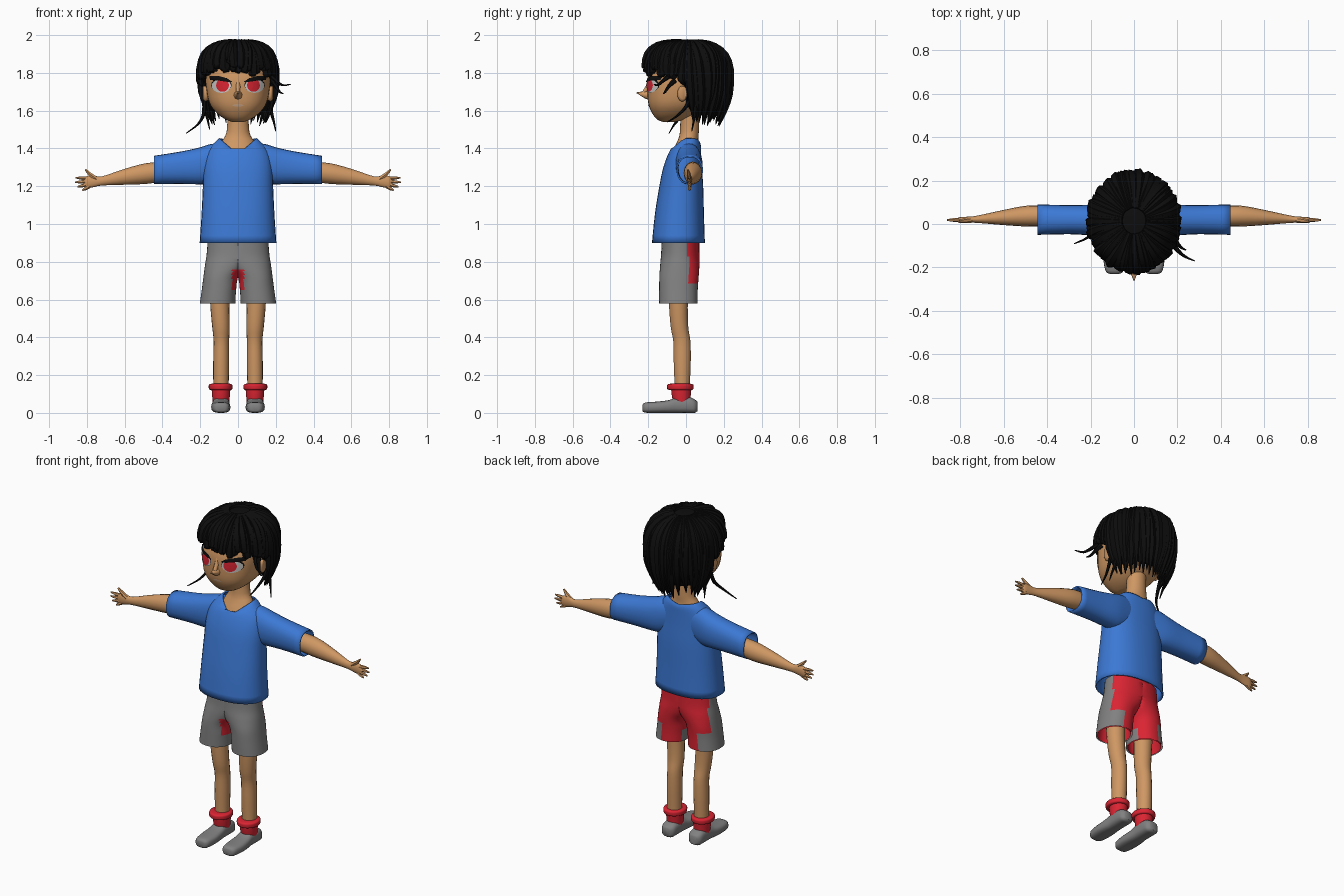
import bpy, bmesh, math, random
from mathutils import Vector
from mathutils.bvhtree import BVHTree

random.seed(4)
if "Cube" in bpy.data.objects:
    bpy.data.objects.remove(bpy.data.objects["Cube"])


def material(name, r, g, b):
    m = bpy.data.materials.new(name)
    m.use_nodes = True
    m.diffuse_color = (r, g, b, 1)
    bsdf = next(n for n in m.node_tree.nodes if n.type == 'BSDF_PRINCIPLED')
    bsdf.inputs["Base Color"].default_value = (r, g, b, 1)
    bsdf.inputs["Roughness"].default_value = 0.9
    return m


skin = material("skin", .62, .31, .125)
blue = material("shirt_blue", .045, .19, .66)
grey = material("cloth_grey", .22, .22, .22)
red = material("bright_red", .7, .018, .032)
black = material("hair_black", .004, .004, .004)
white = material("eye_white", .6, .6, .58)
lips = material("pale_lips", .65, .42, .28)


def finish(name, bm, mat, mirror=False):
    """Turn a bmesh into a named object with one material."""
    bmesh.ops.recalc_face_normals(bm, faces=bm.faces)
    mesh = bpy.data.meshes.new(name)
    bm.to_mesh(mesh)
    bm.free()
    mesh.materials.append(mat)
    obj = bpy.data.objects.new(name, mesh)
    bpy.context.collection.objects.link(obj)
    if mirror:
        obj.modifiers.new("mirror", 'MIRROR')
    return obj


def skin_rings(bm, rings, caps=True):
    """Bridge equal-length closed rings of points."""
    rows = [[bm.verts.new(p) for p in ring] for ring in rings]
    n = len(rows[0])
    for a, b in zip(rows, rows[1:]):
        for i in range(n):
            j = (i + 1) % n
            bm.faces.new((a[i], a[j], b[j], b[i]))
    if caps:
        bm.faces.new(rows[0])
        bm.faces.new(rows[-1])


def smooth_rows(rows, sub):
    """Catmull-Rom interpolation between rows of numbers."""
    out = []
    for i in range(len(rows) - 1):
        quad = [rows[max(i - 1, 0)], rows[i], rows[i + 1], rows[min(i + 2, len(rows) - 1)]]
        for s in range(sub):
            t = s / sub
            out.append([b + .5 * t * (c - a + t * (2*a - 5*b + 4*c - d + t * (3*(b - c) + d - a)))
                        for a, b, c, d in zip(*quad)])
    return out + [list(rows[-1])]


def loft(name, rows, mat, axis='z', n=24, power=2, caps=True, mirror=False, sub=3, shape=None):
    """Rows hold: place on axis, two centre values, two radii."""
    place = {'z': lambda w, u, v: (u, v, w),
             'x': lambda w, u, v: (w, u, v),
             'y': lambda w, u, v: (u, w, v)}[axis]
    rings = []
    for w, cu, cv, ru, rv in smooth_rows(rows, sub):
        ring = []
        for i in range(n):
            a = math.tau * i / n
            c, s = math.cos(a), math.sin(a)
            u = cu + ru * math.copysign(abs(c) ** (2 / power), c)
            v = cv + rv * math.copysign(abs(s) ** (2 / power), s)
            p = Vector(place(w, u, v))
            ring.append(shape(p) if shape else p)
        rings.append(ring)
    bm = bmesh.new()
    skin_rings(bm, rings, caps)
    return finish(name, bm, mat, mirror)


def add_tube(bm, points, radii, n=6):
    """Tapered tube along a path, with a frame carried along it."""
    pts = [Vector(p) for p in points]
    rings, side = [], Vector((.3, .9, .2))
    for i, p in enumerate(pts):
        d = (pts[min(i + 1, len(pts) - 1)] - pts[max(i - 1, 0)]).normalized()
        side = (side - d * side.dot(d)).normalized()
        up = d.cross(side)
        rings.append([p + radii[i] * (side * math.cos(math.tau * k / n) + up * math.sin(math.tau * k / n))
                      for k in range(n)])
    skin_rings(bm, rings)


# head and neck
head = loft("head", [(1.54, 0, -.09, .03, .03), (1.552, 0, -.08, .062, .07), (1.58, 0, -.065, .105, .11),
                     (1.63, 0, -.045, .147, .153), (1.70, 0, -.025, .166, .18), (1.78, 0, -.012, .17, .19),
                     (1.86, 0, 0, .155, .172), (1.92, 0, .01, .11, .125), (1.95, 0, .01, .03, .03)],
            skin, n=32, power=2.4)
loft("neck", [(1.33, 0, 0, .115, .07), (1.38, 0, 0, .11, .072), (1.44, 0, .01, .084, .055),
              (1.49, 0, .018, .06, .05), (1.62, 0, .02, .055, .05)], skin)
loft("ear", [(.15, -.02, 1.69, .015, .03), (.172, -.02, 1.69, .026, .042), (.185, -.015, 1.695, .02, .034)],
     skin, axis='x', n=14, mirror=True)
bm = bmesh.new()
add_tube(bm, [(0, -.18, 1.68), (0, -.21, 1.684), (0, -.262, 1.695)], [.026, .022, .002], 8)
add_tube(bm, [(0, -.195, 1.77), (0, -.2, 1.73), (0, -.222, 1.695)], [.008, .013, .012], 8)
finish("nose", bm, skin)

# face details, laid onto the head surface
tree = BVHTree.FromPolygons([v.co for v in head.data.vertices], [p.vertices[:] for p in head.data.polygons])


def decal(name, outline, mat, lift, mirror=True):
    cx = sum(p[0] for p in outline) / len(outline)
    cz = sum(p[1] for p in outline) / len(outline)
    rings = []
    for f in (.02, .35, .7, 1):
        ring = []
        for x, z in outline:
            x, z = cx + (x - cx) * f, cz + (z - cz) * f
            hit = tree.ray_cast(Vector((x, -1, z)), Vector((0, 1, 0)))[0]
            ring.append((x, (hit.y if hit else -.1) - lift, z))
        rings.append(ring)
    bm = bmesh.new()
    skin_rings(bm, rings, caps=False)
    finish(name, bm, mat, mirror)


def ellipse(cx, cz, rx, rz, n=20):
    return [(cx + rx * math.cos(math.tau * i / n), cz + rz * math.sin(math.tau * i / n)) for i in range(n)]


decal("eye_outline", ellipse(.088, 1.735, .054, .04), black, .003)
decal("eye_white", ellipse(.088, 1.731, .051, .037), white, .005)
decal("iris", ellipse(.082, 1.734, .034, .034), red, .007)
decal("brow", [(.03, 1.752), (.06, 1.753), (.10, 1.759), (.148, 1.762), (.152, 1.785), (.10, 1.783), (.06, 1.772)],
      black, .009)
decal("mouth", ellipse(0, 1.628, .03, .006), lips, .004, False)


# hair: a cap and tapering locks that fall from the crown
def hair_end(a):
    d = abs(math.degrees(a))
    if d < 50:
        return 1.80
    return 1.80 - (d - 50) * .0018 if d < 93 else 1.54


def hair_point(a, t, end, k=1):
    eq = max(1.78, end + .02)
    if t < .55:
        phi = t / .55 * math.pi / 2
        r, z = math.sin(phi) ** .8, eq + (1.968 - eq) * max(math.cos(phi), 0) ** .8
    else:
        s = (t - .55) / .45
        r, z = 1 - (eq - end) * s * s, eq + (end - eq) * s
    depth = .222 if math.cos(a) > 0 else .215
    return Vector((.197 * k * r * math.sin(a), .015 - depth * k * r * math.cos(a), z))


bm = bmesh.new()
angles = [math.tau * (i + .5) / 60 - math.pi for i in range(60)]
skin_rings(bm, [[hair_point(a, t / 12, hair_end(a) + .06, .95) for a in angles] for t in range(13)])
finish("hair_cap", bm, black)

bm = bmesh.new()
for layer, count in enumerate((38, 30)):
    for i in range(count):
        a = math.tau * (i + .5 * layer) / count - math.pi
        end = hair_end(a) + random.uniform(-.025, .03) + .02 * layer
        k = random.uniform(.98, 1.03) - .03 * layer
        path = [hair_point(a + .08 * math.sin(3 * t / 14 + i), t / 14, end, k) for t in range(1, 15)]
        width = [.026 * min(1, .4 + t / 8) * min(1, (14.3 - t) / 4) for t in range(1, 15)]
        add_tube(bm, path, width)
finish("hair_locks", bm, black)

bm = bmesh.new()
for path in ([(-.18, .03, 1.68), (-.18, -.01, 1.59), (-.21, -.06, 1.53), (-.275, -.09, 1.48)],
             [(.18, .03, 1.68), (.175, 0, 1.62), (.16, -.05, 1.57), (.15, -.1, 1.54)],
             [(.17, -.08, 1.79), (.2, -.12, 1.76), (.235, -.15, 1.735), (.28, -.17, 1.74)],
             [(.18, -.06, 1.76), (.2, -.09, 1.73), (.22, -.11, 1.70), (.24, -.12, 1.69)],
             [(.17, .05, 1.68), (.175, .05, 1.6), (.19, .04, 1.54), (.2, .03, 1.49)],
             [(-.17, .06, 1.68), (-.17, .06, 1.6), (-.16, .05, 1.55), (-.15, .04, 1.5)]):
    add_tube(bm, smooth_rows(path, 3), [.014 - .0013 * i for i in range(10)])
finish("loose_strands", bm, black)

# shirt
def neckline(p):
    if p.z > 1.4:
        drop = max(0, 1 - abs(p.x) / .1) * (p.z - 1.4) / .055
        p.z -= drop * (.085 if p.y < 0 else .02)
        p.y -= drop * (.035 if p.y < 0 else 0)
    return p


body = loft("shirt_body", [(.9, 0, -.04, .203, .14), (1.05, 0, -.035, .193, .13), (1.2, 0, -.025, .186, .116),
                           (1.3, 0, -.018, .182, .102), (1.38, 0, -.005, .165, .085), (1.43, 0, .01, .125, .068),
                           (1.455, 0, .015, .098, .056)], blue, n=32, power=2.3, caps=False, shape=neckline)
sleeve = loft("sleeve", [(.06, .015, 1.335, .055, .095), (.14, .015, 1.318, .068, .106), (.2, .018, 1.308, .07, .098),
                         (.3, .02, 1.298, .067, .086), (.445, .02, 1.286, .07, .075)],
              blue, axis='x', power=2.3, caps=False, mirror=True)
for cloth in (body, sleeve):
    mod = cloth.modifiers.new("thickness", 'SOLIDIFY')
    mod.thickness = .008

# arms and hands
loft("arm", [(.36, .035, 1.28, .045, .05), (.48, .037, 1.268, .049, .055), (.6, .03, 1.25, .035, .042),
             (.72, .022, 1.228, .017, .024), (.76, .02, 1.226, .014, .03), (.8, .02, 1.222, .012, .032),
             (.816, .02, 1.22, .006, .02)], skin, axis='x', n=16, mirror=True)
bm = bmesh.new()
add_tube(bm, [(.75, .018, 1.238), (.785, .015, 1.264), (.808, .01, 1.288)], [.013, .011, .005])
for x, z in ((.86, 1.245), (.862, 1.221), (.85, 1.197), (.825, 1.178)):
    root = Vector((.785, .02, 1.222 + (z - 1.215) * .6))
    tip = Vector((x, .018, z))
    add_tube(bm, [root, root.lerp(tip, .6), tip], [.01, .009, .004])
finish("fingers", bm, skin, mirror=True)

# shorts: each leg meets the other at the centre plane
def keep_side(p):
    p.x = max(p.x, 0)
    return p


leg_rows = [(.58, .108, -.04, .094, .102), (.65, .101, -.04, .091, .102), (.72, .09, -.037, .093, .104),
            (.78, .055, -.033, .12, .104), (.84, .01, -.03, .156, .102), (.92, 0, -.028, .16, .1)]
shorts = loft("shorts", leg_rows, grey, n=40, power=2.2, caps=False, mirror=True, sub=6, shape=keep_side)
shorts.data.materials.append(red)
for face in shorts.data.polygons:
    x, y, z = face.center
    back = y > .012 and not (z < .68 and x > .12)
    seam = x < .03 and .65 < z < .76
    face.material_index = int(back or seam)
loft("shorts_lining", [(z, cx, cy, rx - .006, ry - .006) for z, cx, cy, rx, ry in leg_rows[:3]],
     red, caps=False, mirror=True, shape=keep_side)

# legs, socks and shoes
loft("leg", [(.1, .09, -.02, .04, .04), (.17, .09, -.02, .041, .042), (.28, .089, -.02, .042, .046),
             (.38, .088, -.022, .041, .046), (.45, .09, -.034, .046, .047), (.56, .096, -.04, .05, .05),
             (.72, .1, -.04, .054, .055)], skin, n=18, mirror=True)
loft("sock", [(.05, .09, -.022, .043, .045), (.09, .09, -.025, .047, .05), (.13, .09, -.025, .05, .054)],
     red, mirror=True)
loft("sock_cuff", [(.12, .092, -.03, .045, .05), (.124, .092, -.03, .06, .067), (.136, .092, -.03, .063, .07),
                   (.15, .092, -.03, .061, .068), (.155, .092, -.03, .046, .05)], red, mirror=True)
loft("shoe", [(-.23, .09, .026, .022, .016), (-.215, .09, .028, .042, .027), (-.15, .091, .03, .051, .03),
              (-.09, .091, .034, .048, .034), (-.05, .09, .041, .045, .041), (.015, .09, .042, .045, .042),
              (.045, .09, .036, .04, .036), (.06, .09, .034, .024, .025)],
     grey, axis='y', n=20, power=2.8, mirror=True)

# shading
meshes = [o for o in bpy.context.collection.objects if o.type == 'MESH']
for o in meshes:
    o.select_set(True)
bpy.context.view_layer.objects.active = head
bpy.ops.object.shade_smooth_by_angle(angle=math.radians(50))
